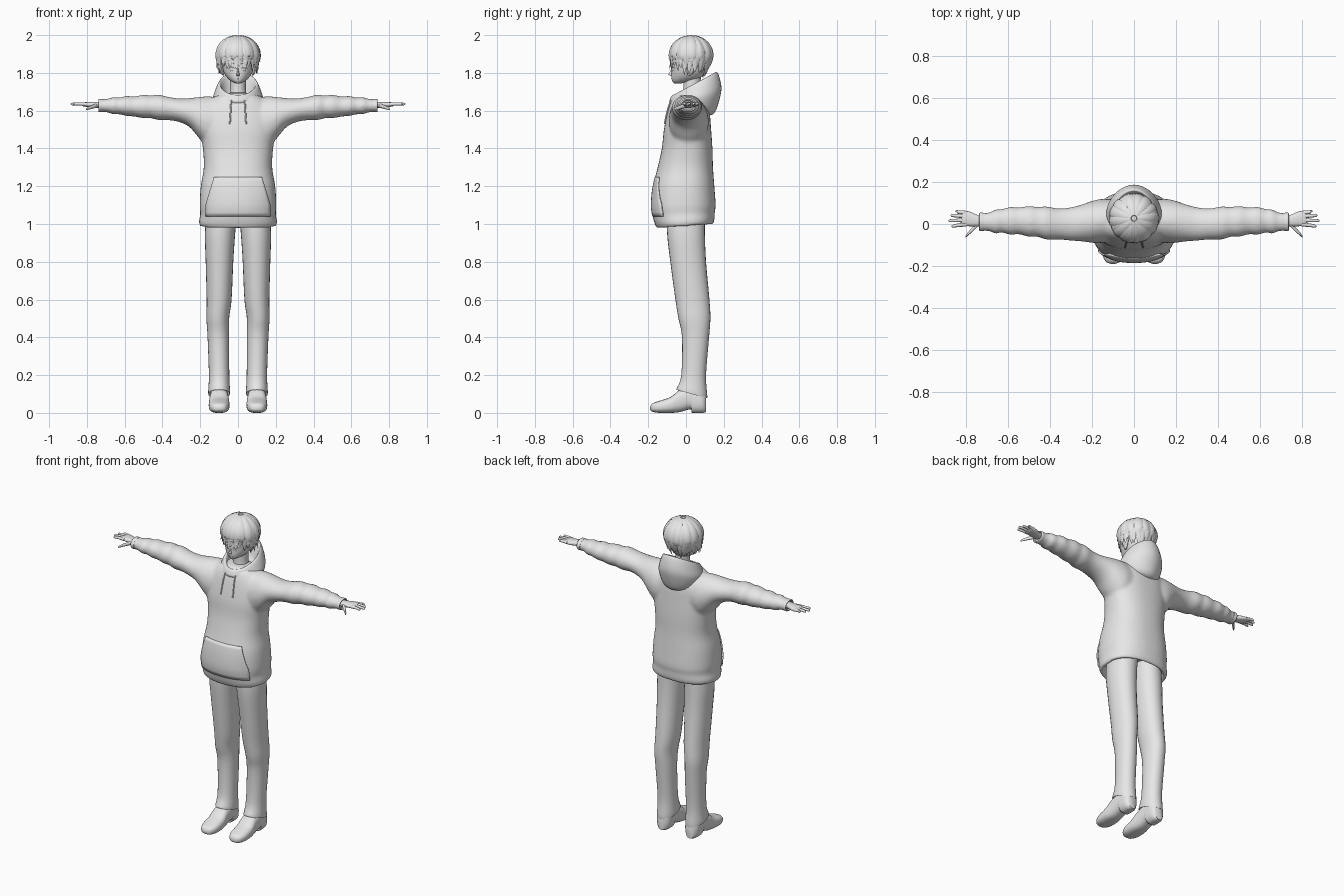
import bpy, bmesh, math, random
from mathutils import Vector as V

random.seed(4)
old = bpy.data.objects.get("Cube")
if old:
    bpy.data.objects.remove(old)

GREY = (0.8, 0.8, 0.8, 1)
mat = bpy.data.materials.new("pale_grey")
mat.use_nodes = True
mat.diffuse_color = GREY
mat.node_tree.nodes["Principled BSDF"].inputs["Base Color"].default_value = GREY


def finish(name, bm, mirror=False, angle=50):
    bmesh.ops.recalc_face_normals(bm, faces=bm.faces)
    me = bpy.data.meshes.new(name)
    bm.to_mesh(me)
    bm.free()
    for p in me.polygons:
        p.use_smooth = True
    me.set_sharp_from_angle(angle=math.radians(angle))
    me.materials.append(mat)
    ob = bpy.data.objects.new(name, me)
    bpy.context.scene.collection.objects.link(ob)
    if mirror:
        ob.modifiers.new("Mirror", 'MIRROR').use_mirror_merge = False
    return ob


def dense(rows, k=4):
    """Smoothly interpolate rows of numbers (Catmull-Rom)."""
    out = []
    for i in range(len(rows) - 1):
        a, b, c, d = (rows[max(0, min(len(rows) - 1, i + j))] for j in (-1, 0, 1, 2))
        for s in range(k):
            t = s / k
            out.append([q + .5 * t * (r - p + t * (2 * p - 5 * q + 4 * r - w + t * (3 * (q - r) + w - p)))
                        for p, q, r, w in zip(a, b, c, d)])
    return out + [list(rows[-1])]


def skin(bm, rings, n=24, e=2.0):
    """Skin closed superellipse rings, each given as (centre, u, v)."""
    def pw(x):
        return math.copysign(abs(x) ** (2 / e), x)
    prev = first = None
    for c, u, v in rings:
        ring = [bm.verts.new(c + u * pw(math.cos(a)) + v * pw(math.sin(a)))
                for a in (2 * math.pi * i / n for i in range(n))]
        if prev:
            for i in range(n):
                bm.faces.new((prev[i], prev[i - 1], ring[i - 1], ring[i]))
        else:
            first = ring
        prev = ring
    bm.faces.new(first)
    bm.faces.new(prev)


def upright(rows):
    """Rows: centre x, half width, front y, front z, back y, back z."""
    return [(V((x, (yf + yb) / 2, (zf + zb) / 2)), V((w, 0, 0)), V((0, (yb - yf) / 2, (zb - zf) / 2)))
            for x, w, yf, zf, yb, zb in dense(rows)]


def sideways(rows):
    """Rows: x, y, z, radius in y, radius in z."""
    return [(V((x, y, z)), V((0, ry, 0)), V((0, 0, rz))) for x, y, z, ry, rz in dense(rows)]


def part(name, rings, n=24, e=2.0, mirror=False, angle=50):
    bm = bmesh.new()
    skin(bm, rings, n, e)
    return finish(name, bm, mirror, angle)


def cord(name, pts, r, mirror=False):
    """Thin round cord through points."""
    rings = []
    for i, p in enumerate(pts):
        d = (pts[min(i + 1, len(pts) - 1)] - pts[max(i - 1, 0)]).normalized()
        u = d.cross(V((0, 1, 0.01))).normalized()
        rings.append((p, u * r, d.cross(u) * r))
    return part(name, rings, 8, 2, mirror)


# Hoodie body and sleeves, fused into one cloth surface
bm = bmesh.new()
skin(bm, upright([
    (0, .165, -.12, 1.06, .11, 1.06), (0, .18, -.135, .995, .125, 1.01), (0, .197, -.15, .977, .14, .997),
    (0, .207, -.165, 1.0, .15, 1.02), (0, .2, -.177, 1.045, .152, 1.06), (0, .203, -.185, 1.1, .157, 1.1),
    (0, .197, -.175, 1.2, .15, 1.2), (0, .181, -.15, 1.3, .143, 1.3), (0, .186, -.128, 1.4, .14, 1.4),
    (0, .2, -.117, 1.5, .133, 1.5), (0, .19, -.098, 1.59, .125, 1.59), (0, .15, -.08, 1.65, .105, 1.65),
    (0, .1, -.06, 1.685, .08, 1.685), (0, .05, -.03, 1.695, .06, 1.695)]), 48, 2.35)
sleeve = [
    (.08, .015, 1.54, .1, .13), (.15, .015, 1.54, .105, .135), (.2, .01, 1.56, .1, .113),
    (.25, .005, 1.587, .088, .08), (.3, 0, 1.6, .08, .064), (.36, 0, 1.61, .074, .061),
    (.42, .005, 1.617, .079, .067), (.46, .01, 1.62, .071, .06), (.5, .012, 1.622, .074, .062),
    (.55, .015, 1.622, .064, .053), (.59, .015, 1.625, .067, .053), (.63, .015, 1.625, .056, .044),
    (.66, .012, 1.626, .058, .046), (.69, .01, 1.627, .045, .036), (.73, .01, 1.627, .043, .034)]
for s in (1, -1):
    skin(bm, sideways([(s * r[0],) + r[1:] for r in sleeve]), 32)
hoodie = finish("hoodie", bm)
rm = hoodie.modifiers.new("Fuse", 'REMESH')
rm.mode, rm.voxel_size, rm.use_smooth_shade = 'VOXEL', .009, True
sm = hoodie.modifiers.new("Soften", 'SMOOTH')
sm.factor, sm.iterations = .5, 6
bpy.context.view_layer.update()
cloth = hoodie.evaluated_get(bpy.context.evaluated_depsgraph_get())


def on_front(x, z, lift=0.0):
    hit, loc, *_ = cloth.ray_cast(V((x, -1, z)), V((0, 1, 0)))
    return V((x, (loc.y if hit else -.1) - lift, z))


# Front pouch, lifting away from the cloth towards its side openings
bm = bmesh.new()
N, M = 24, 10
grid = []
for j in range(M + 1):
    t = j / M
    z = 1.04 + .21 * t
    half = .172 - .045 * max(0, t - .3) / .7
    grid.append([bm.verts.new(on_front(half * u, z, .002 + .012 * u ** 4))
                 for u in (2 * i / N - 1 for i in range(N + 1))])
for a, b in zip(grid, grid[1:]):
    for i in range(N):
        bm.faces.new((a[i], a[i + 1], b[i + 1], b[i]))
pouch = finish("pouch_pocket", bm)
pouch.modifiers.new("Thickness", 'SOLIDIFY').thickness = .008

# Drawstrings
cord("drawstrings", [on_front(.043 - .008 * (z - 1.53) / .14, z, .004)
                     for z in (1.53 + .014 * i for i in range(10))], .004, True)

# Hood hanging behind the neck
part("hood", upright([
    (0, .06, -.02, 1.61, .11, 1.57), (0, .112, -.07, 1.628, .152, 1.59), (0, .132, -.086, 1.645, .18, 1.67),
    (0, .125, -.085, 1.66, .187, 1.73), (0, .104, -.072, 1.682, .168, 1.8), (0, .09, -.055, 1.675, .15, 1.79),
    (0, .072, -.035, 1.63, .11, 1.69)]), 40, 1.9, angle=80)

# Cuffs
part("cuffs", sideways([(.715, .01, 1.627, .043, .034), (.735, .01, 1.627, .044, .035),
                        (.738, .01, 1.627, .036, .027), (.72, .01, 1.627, .032, .023)]), mirror=True)

# Hands
part("palms", sideways([(.71, .012, 1.63, .024, .018), (.745, .015, 1.631, .027, .016),
                        (.785, .024, 1.632, .035, .014), (.815, .027, 1.633, .035, .011),
                        (.825, .027, 1.633, .03, .006)]), 16, 2.4, True)
for name, y, tip in (("index", -.002, .872), ("middle", .018, .886), ("ring", .037, .876), ("little", .053, .853)):
    fan = (y - .025) * .15
    part(name + "_fingers", sideways([
        (.8, y, 1.633, .01, .01), (.84, y + fan, 1.636, .0085, .0085),
        (tip - .008, y + 2 * fan, 1.635, .007, .007), (tip, y + 2 * fan, 1.634, .002, .002)]), 10, 2, True)
part("thumbs", sideways([(.745, .005, 1.628, .016, .013), (.765, -.02, 1.622, .012, .011),
                         (.788, -.043, 1.614, .009, .009), (.802, -.058, 1.608, .006, .006),
                         (.805, -.062, 1.606, .002, .002)]), 10, 2, True)

# Trouser legs
part("trouser_legs", upright([
    (.085, .08, -.1, 1.08, .1, 1.08), (.095, .08, -.1, .95, .1, .95), (.098, .073, -.083, .8, .106, .8),
    (.1, .066, -.056, .6, .124, .6), (.107, .06, -.04, .5, .129, .5), (.104, .057, -.021, .4, .122, .4),
    (.1, .054, -.025, .2, .106, .2), (.1, .058, -.05, .128, .113, .085), (.1, .052, -.043, .13, .105, .09),
    (.1, .045, -.03, .16, .095, .13)]), 28, 2.1, True)

# Shoes: rows of y, half width, sole z, top z
shoe = [(-.19, .012, .016, .032), (-.178, .036, .006, .05), (-.14, .052, 0, .064), (-.08, .055, 0, .085),
        (-.035, .051, .004, .122), (.015, .048, .018, .14), (.03, .047, .016, .14), (.034, .047, 0, .14),
        (.085, .044, 0, .13), (.106, .028, .004, .11)]
part("shoes", [(V((.1, y, (a + b) / 2)), V((w, 0, 0)), V((0, 0, (b - a) / 2)))
               for y, w, a, b in dense(shoe)], 28, 2.6, True)

# Neck and head
part("neck", upright([(0, .06, -.03, 1.64, .09, 1.66), (0, .043, -.015, 1.69, .075, 1.7),
                      (0, .042, -.015, 1.79, .08, 1.79)]))
part("head", upright([
    (0, .01, -.062, 1.744, -.03, 1.744), (0, .034, -.073, 1.757, .02, 1.752), (0, .058, -.077, 1.78, .07, 1.77),
    (0, .076, -.077, 1.81, .1, 1.8), (0, .085, -.077, 1.85, .115, 1.85), (0, .085, -.072, 1.9, .12, 1.9),
    (0, .06, -.045, 1.95, .1, 1.95), (0, .01, .02, 1.972, .05, 1.972)]), 32, 2.1)
part("nose", upright([(0, .009, -.083, 1.785, -.06, 1.782), (0, .008, -.094, 1.792, -.06, 1.792),
                      (0, .005, -.085, 1.806, -.06, 1.81), (0, .003, -.077, 1.825, -.06, 1.825)]), 10)
part("ears", upright([(.078, .004, .01, 1.785, .025, 1.785), (.085, .009, .005, 1.81, .045, 1.81),
                      (.088, .01, .005, 1.835, .05, 1.835), (.086, .003, .02, 1.85, .04, 1.85)]), 12, 2, True)


# Eyelids, brows and mouth as fine raised lines on the face
def face_arc(name, x0, x1, z, bow, r, mirror=True):
    pts = []
    for i in range(9):
        t = i / 8
        x = x0 + (x1 - x0) * t
        y = .02 - .098 * math.sqrt(max(0, 1 - (x / .081) ** 2))
        pts.append(V((x, y, z + bow * math.sin(math.pi * t))))
    cord(name, pts, r, mirror)


face_arc("upper_eyelids", .018, .05, 1.822, .009, .0022)
face_arc("lower_eyelids", .022, .047, 1.812, -.002, .0012)
face_arc("eyebrows", .015, .054, 1.846, .006, .002)
face_arc("mouth", -.013, .013, 1.77, -.002, .0014, False)

# Hair: an inner cap covered with tapered locks
C = V((0, .027, 1.89))
bm = bmesh.new()
bmesh.ops.create_uvsphere(bm, u_segments=32, v_segments=18, radius=1)
for v in bm.verts:
    v.co = V((v.co.x * .103, v.co.y * .104 + .03, v.co.z * .097 + C.z))
finish("hair_cap", bm)


def lock(bm, az, width, size, drop, flare):
    """One lock from crown to tip, following the skull and then hanging."""
    rings, steps = [], 12
    out = V((math.cos(az), math.sin(az), 0))
    side = V((-out.y, out.x, 0))
    back = max(0, out.y)
    for i in range(steps + 1):
        t = i / steps
        if t < .6:
            phi = .12 + (math.pi / 2 - .12) * t / .6
            r, z, nrm = math.sin(phi), .1 * size * math.cos(phi), out * math.sin(phi) + V((0, 0, math.cos(phi)))
        else:
            s = (t - .6) / .4
            r, z, nrm = 1 - (.38 * back + .06) * s * s + flare * s ** 3, -drop * s, out
        c = C + out * (.108 * size * r) + V((0, 0, z))
        w = width * max(.06, math.sin(math.pi * min(1, .15 + .85 * t)) ** .7)
        rings.append((c, side * w, nrm * (w * .32)))
    skin(bm, rings, 8, 1.7)


bm = bmesh.new()
for count, size, short in ((26, 1.0, 0), (21, 1.035, .025), (13, 1.055, .05)):
    for i in range(count):
        az = 2 * math.pi * (i + random.uniform(-.25, .25)) / count
        drop = .085 + .025 * math.sin(az) - short + random.uniform(-.012, .012)
        lock(bm, az, random.uniform(.018, .026), size, drop, random.uniform(0, .14))
# Side locks in front of the ears
for az in (-.35, -.1, math.pi + .1, math.pi + .35):
    lock(bm, az, .018, 1.0, .1, .02)
finish("hair_locks", bm, angle=60)
